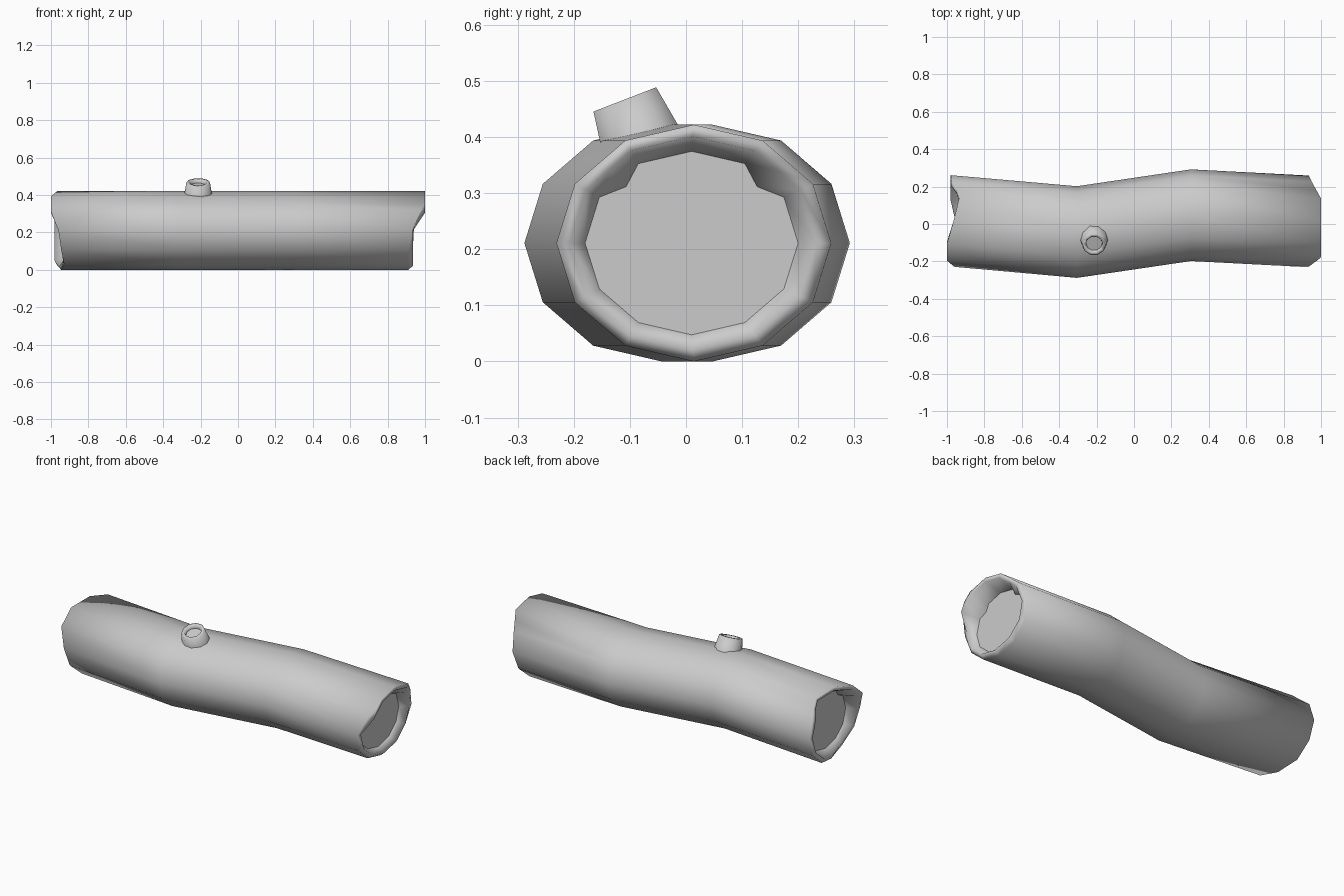
import bpy, bmesh
from math import radians, cos, sin
from mathutils import Vector

if "Cube" in bpy.data.objects:
    bpy.data.objects.remove(bpy.data.objects["Cube"])


def loft(name, rings, cap_start, cap_end):
    """Skin a list of equal-length point rings; caps stay flat, sides smooth."""
    bm = bmesh.new()
    vr = [[bm.verts.new(p) for p in ring] for ring in rings]
    n = len(rings[0])
    for a, b in zip(vr, vr[1:]):
        for i in range(n):
            j = (i + 1) % n
            bm.faces.new((a[i], a[j], b[j], b[i])).smooth = True
    for ring, wanted in ((vr[0], cap_start), (vr[-1], cap_end)):
        if wanted:
            # separate vertices keep the cap shading crisp
            bm.faces.new([bm.verts.new(v.co) for v in ring])
    bmesh.ops.remove_doubles(bm, verts=bm.verts, dist=1e-5)
    bmesh.ops.recalc_face_normals(bm, faces=bm.faces)
    for f in bm.faces:
        if len(f.verts) > 4:
            f.smooth = False
            for e in f.edges:
                e.smooth = False
    me = bpy.data.meshes.new(name)
    bm.to_mesh(me)
    bm.free()
    ob = bpy.data.objects.new(name, me)
    bpy.context.collection.objects.link(ob)
    return ob


# Log: 12-sided oval with two extra points (45, 135) for the splintered rim
ANGLES = [0, 30, 45, 60, 90, 120, 135, 150, 180, 210, 240, 270, 300, 330]
RY, RZ, CZ = 0.245, 0.211, 0.211


def section(xs, cy, k=1.0, notch=1.0):
    if not isinstance(xs, list):
        xs = [xs] * len(ANGLES)
    pts = []
    for a, x in zip(ANGLES, xs):
        s = k
        if a in (45, 135):
            s = k * cos(radians(15)) * notch
        pts.append((x, cy + RY * s * cos(radians(a)), CZ + RZ * s * sin(radians(a))))
    return pts


# Broken end outlines, as x per angle
left_outer = [-.98, -.975, -.95, -.935, -.965, -1, -1, -1, -.96, -.945, -.93, -.945, -.97, -.975]
left_rim = [-.98, -.98, -.95, -.935, -.965, -1, -1, -1, -.96, -.945, -.935, -.955, -.98, -.98]
right_outer = [.935, .95, .975, 1, 1, 1, 1, .975, .93, .915, .91, .91, .91, .92]
right_rim = [.94, .955, .965, 1, 1, 1, 1, 1, .937, .935, .935, .935, .935, .935]

loft("log", [
    section(-0.905, 0.015, 0.775, 0.92),
    section(left_rim, 0.015, 0.9),
    section(left_outer, 0.016),
    section(-0.305, -0.043),
    section(0.305, 0.047),
    section(right_outer, 0.014),
    section(right_rim, 0.012, 0.9),
    section(0.895, 0.010, 0.775, 0.9),
], True, True)

# Branch stub: short tapered hollow tube leaning to the front
axis = Vector((0, -0.36, 0.93)).normalized()
side = Vector((1, 0, 0))
up = axis.cross(side)
top = Vector((-0.213, -0.109, 0.467))


def stub_ring(r, d):
    return [top + axis * d + (side * cos(radians(36 * i)) + up * sin(radians(36 * i))) * r
            for i in range(10)]


loft("branch_stub", [
    stub_ring(0.077, -0.085),
    stub_ring(0.063, 0),
    stub_ring(0.046, 0),
    stub_ring(0.043, -0.02),
], False, True)
